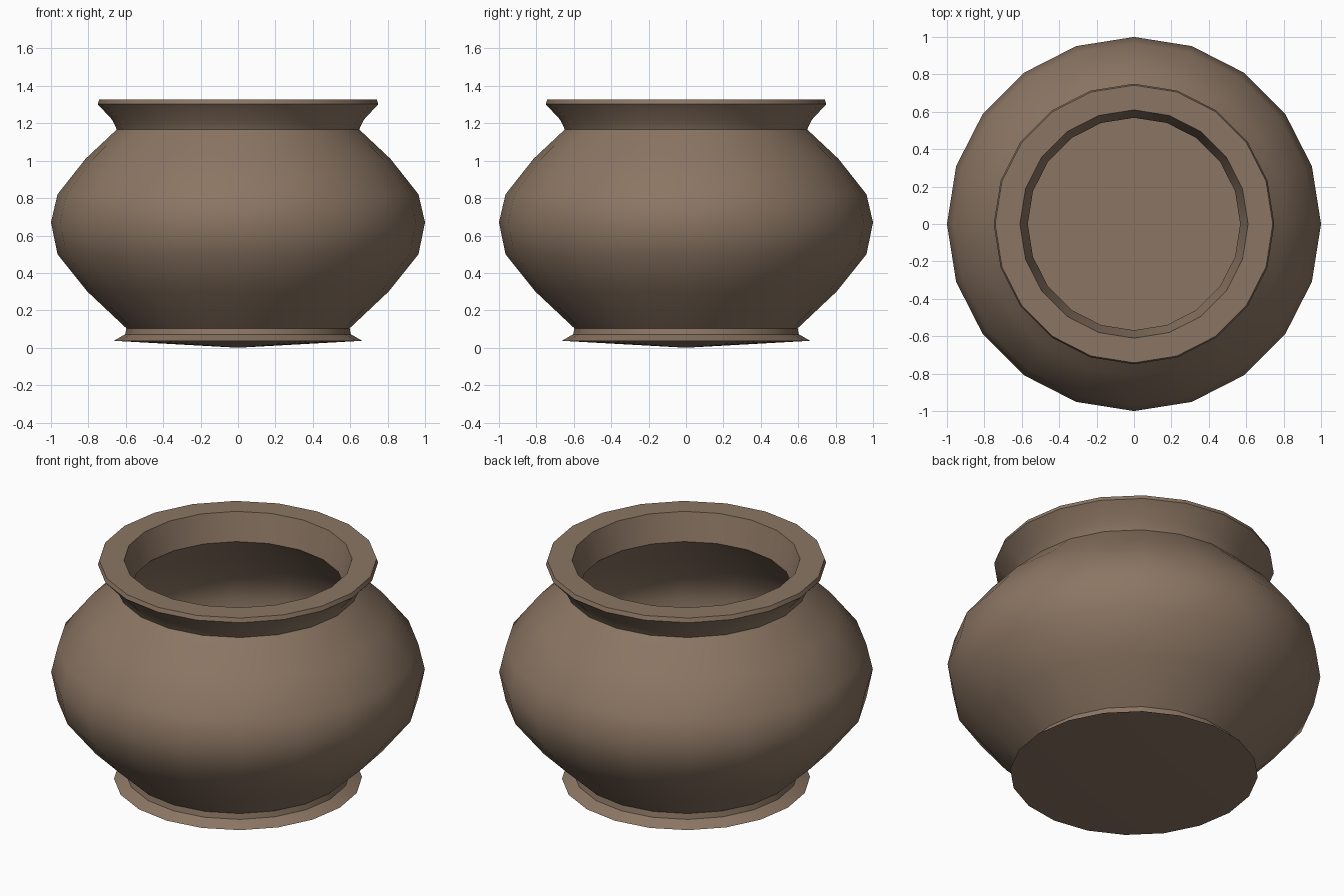
import bpy, bmesh, math

if "Cube" in bpy.data.objects:
    bpy.data.objects.remove(bpy.data.objects["Cube"])

SIDES = 20

# Clay colour
clay = bpy.data.materials.new("brown_clay")
clay.diffuse_color = (0.26, 0.18, 0.125, 1.0)
clay.use_nodes = True
clay.node_tree.nodes["Principled BSDF"].inputs["Base Color"].default_value = clay.diffuse_color

# Closed profile (radius, height): underside, foot, belly, neck, rim, then hollow inside
profile = [
    (0, 0.0), (0.664, 0.037), (0.603, 0.072), (0.597, 0.104),
    (0.805, 0.30), (0.965, 0.50), (1.0, 0.67), (0.965, 0.82),
    (0.815, 1.01), (0.648, 1.167), (0.672, 1.218), (0.75, 1.302),
    (0.742, 1.326), (0.61, 1.326), (0.568, 1.167),
    (0.75, 0.98), (0.89, 0.80), (0.92, 0.67), (0.89, 0.52),
    (0.745, 0.34), (0.58, 0.12), (0, 0.12),
]


def lathe(name, points, sides):
    """Turn a profile around z; radius 0 gives a single pole vertex."""
    bm = bmesh.new()
    rings = []
    for r, z in points:
        n = sides if r > 0 else 1
        rings.append([bm.verts.new((r * math.cos(2 * math.pi * i / sides),
                                    r * math.sin(2 * math.pi * i / sides), z))
                      for i in range(n)])
    for a, b in zip(rings, rings[1:]):
        for i in range(sides):
            j = (i + 1) % sides
            quad = [a[i % len(a)], a[j % len(a)], b[j % len(b)], b[i % len(b)]]
            bm.faces.new(list(dict.fromkeys(quad)))
    bmesh.ops.recalc_face_normals(bm, faces=bm.faces[:])
    mesh = bpy.data.meshes.new(name)
    bm.to_mesh(mesh)
    bm.free()
    obj = bpy.data.objects.new(name, mesh)
    bpy.context.collection.objects.link(obj)
    return obj


# Pot body
pot = lathe("clay_pot", profile, SIDES)
pot.data.materials.append(clay)
bpy.context.view_layer.objects.active = pot
pot.select_set(True)
bpy.ops.object.shade_smooth_by_angle(angle=math.radians(35))
